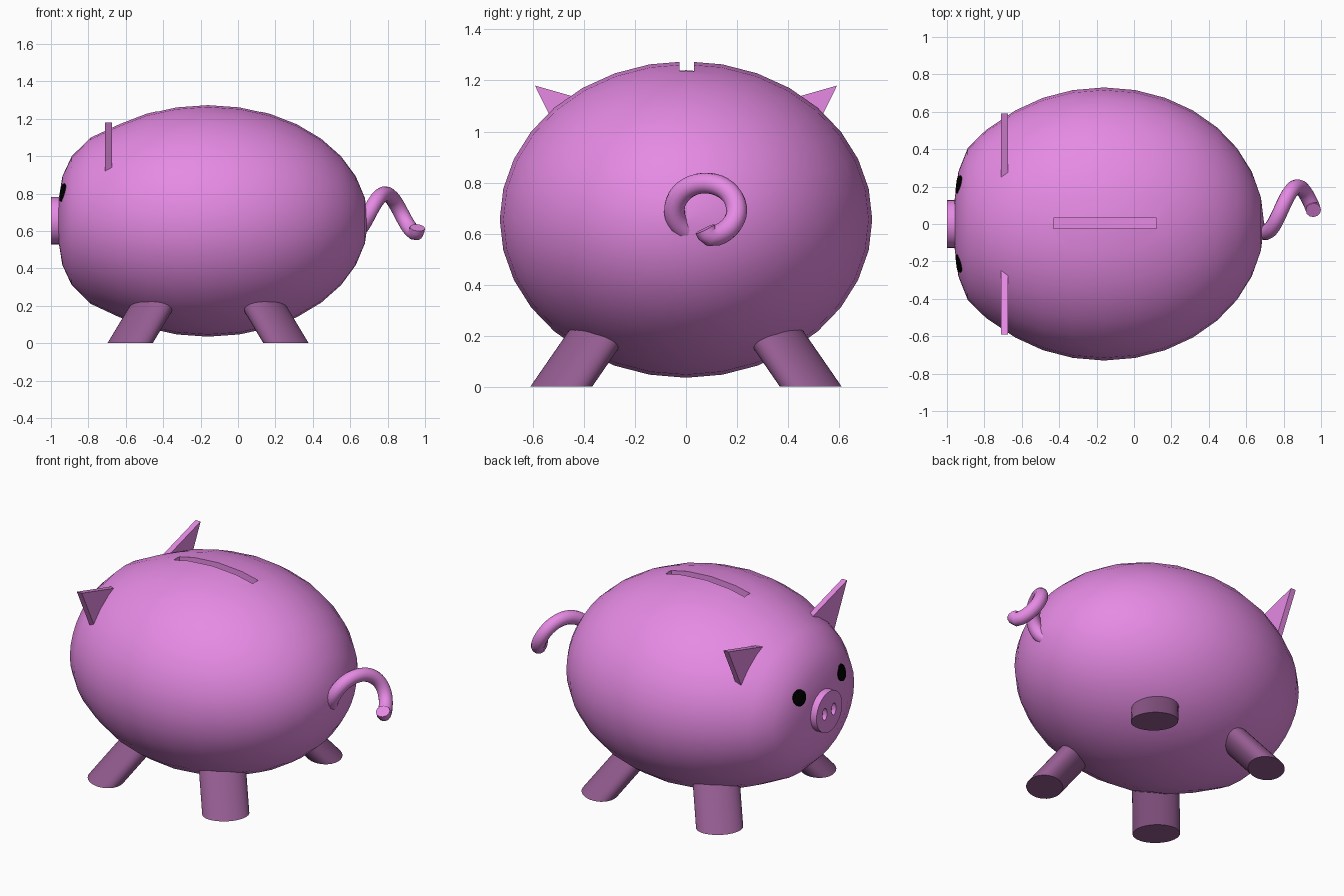
import bpy, bmesh, math
from mathutils import Vector

if "Cube" in bpy.data.objects:
    bpy.data.objects.remove(bpy.data.objects["Cube"])

CX, CZ, A, RY, RZ = -0.16, 0.655, 0.855, 0.73, 0.62


def material(name, rgb):
    m = bpy.data.materials.new(name)
    m.diffuse_color = (*rgb, 1)
    m.use_nodes = True
    m.node_tree.nodes["Principled BSDF"].inputs["Base Color"].default_value = m.diffuse_color
    return m


PINK = material("orchid pink", (0.79, 0.255, 0.775))
PURPLE = material("dull purple", (0.30, 0.108, 0.285))
BLACK = material("black", (0.0, 0.0, 0.0))


def finish(ob, mat):
    ob.data.materials.clear()
    ob.data.materials.append(mat)
    bpy.ops.object.select_all(action='DESELECT')
    ob.select_set(True)
    bpy.context.view_layer.objects.active = ob
    bpy.ops.object.shade_smooth_by_angle(angle=math.radians(40))


def loft(name, rings, mat):
    """Closed skin through loops of points with equal counts."""
    bm = bmesh.new()
    loops = [[bm.verts.new(p) for p in r] for r in rings]
    n = len(loops[0])
    for a, b in zip(loops, loops[1:]):
        for i in range(n):
            j = (i + 1) % n
            bm.faces.new((a[i], a[j], b[j], b[i]))
    bm.faces.new(loops[0])
    bm.faces.new(loops[-1])
    bmesh.ops.recalc_face_normals(bm, faces=bm.faces)
    me = bpy.data.meshes.new(name)
    bm.to_mesh(me)
    bm.free()
    ob = bpy.data.objects.new(name, me)
    bpy.context.collection.objects.link(ob)
    finish(ob, mat)
    return ob


def oval(x, y, z, ry, rz, n=32):
    """Loop of points around the x axis."""
    return [(x, y + ry * math.sin(t), z + rz * math.cos(t))
            for t in (2 * math.pi * i / n for i in range(n))]


def cut(ob, cutter):
    mod = ob.modifiers.new("cut", 'BOOLEAN')
    mod.operation, mod.solver, mod.object = 'DIFFERENCE', 'EXACT', cutter
    bpy.ops.object.select_all(action='DESELECT')
    ob.select_set(True)
    bpy.context.view_layer.objects.active = ob
    # the smoothing happens after the cut
    bpy.ops.object.modifier_apply(modifier=mod.name)
    bpy.data.objects.remove(cutter)
    finish(ob, ob.data.materials[0])


# body: egg with a blunt front; rings are (x, y factor, z factor)
front = [(-0.965, 0.01, 0.01), (-0.958, 0.195, 0.195), (-0.939, 0.383, 0.383),
         (-0.889, 0.556, 0.556), (-0.79, 0.69, 0.715)]
profile = list(front)
for k in range(-3, 8):
    t = k * math.pi / 16
    profile.append((CX + A * math.sin(t), math.cos(t), math.cos(t)))
profile.append((CX + A, 0.01, 0.01))
body = loft("body", [oval(x, 0, CZ, RY * fy, RZ * fz) for x, fy, fz in profile], PINK)

# coin slot
x0, x1 = -0.43, 0.12
slot = loft("slot_cutter", [[(x, y, z) for y, z in
            ((-0.025, 1.14), (0.031, 1.14), (0.031, 1.4), (-0.025, 1.4))]
            for x in (x0, x1)], PINK)
cut(body, slot)

# snout with two nostrils
snout = loft("snout", [oval(x, 0, CZ, 0.128, 0.127) for x in (-1.0, -0.93)], PINK)
for s in (-1, 1):
    cut(snout, loft("nostril_cutter", [oval(x, s * 0.045, CZ, 0.022, 0.037, 20)
                                       for x in (-1.05, -0.972)], PINK))


# eyes: thin plates that follow the face
def face_x(y, z):
    rho = math.hypot(y / RY, (z - CZ) / RZ)
    for (xa, ra, _), (xb, rb, _) in zip(front, front[1:]):
        if rho <= rb:
            return xa + (xb - xa) * (rho - ra) / (rb - ra)
    return front[-1][0]


for s, side in ((-1, "left"), (1, "right")):
    rings = []
    for f, lift in ((0.05, 0.007), (0.4, 0.007), (0.75, 0.007), (1, 0.007), (1, -0.002)):
        rings.append([(face_x(y, z) - lift, y, z) for _, y, z in
                      oval(0, s * 0.21, 0.805, 0.048 * f, 0.048 * f, 24)])
    loft(side + "_eye", rings, BLACK)

    # ears: flat triangles
    tri = ((0.592, 1.18), (0.2, 1.068), (0.43, 0.85))
    loft(side + "_ear", [[(x, s * y, z) for y, z in tri] for x in (-0.71, -0.675)], PINK)

    # legs: slanted towards the belly, cut flat at the ground
    for d, end in ((-1, "front"), (1, "back")):
        rings = []
        for z in (0, 0.38):
            c = Vector((CX + d * (0.417 - 0.6 * z), s * (0.489 - 0.69 * z), z))
            out = Vector((d, s, 0)).normalized()
            tan = Vector((-out.y, out.x, 0))
            rings.append([c + out * 0.105 * math.cos(t) + tan * 0.136 * math.sin(t)
                          for t in (2 * math.pi * i / 32 for i in range(32))])
        loft(f"{end}_{side}_leg", rings, PURPLE)

# tail: one turn of a corkscrew that ends curling inwards
path = []
for i in range(33):
    deg = 240 - 310 * i / 32
    t = math.radians(deg)
    path.append((0.70 + 0.087 * (180 - deg) / 90,
                 0.0765 + 0.122 * math.cos(t), 0.692 + 0.106 * math.sin(t)))
path += [(0.952, 0.095, 0.590), (0.957, 0.082, 0.602), (0.959, 0.074, 0.618)]
cu = bpy.data.curves.new("tail", 'CURVE')
cu.dimensions = '3D'
cu.bevel_depth = 0.041
cu.bevel_resolution = 4
cu.use_fill_caps = True
sp = cu.splines.new('POLY')
sp.points.add(len(path) - 1)
for p, co in zip(sp.points, path):
    p.co = (*co, 1)
tail = bpy.data.objects.new("tail", cu)
bpy.context.collection.objects.link(tail)
bpy.ops.object.select_all(action='DESELECT')
tail.select_set(True)
bpy.context.view_layer.objects.active = tail
bpy.ops.object.convert(target='MESH')
finish(bpy.context.view_layer.objects.active, PINK)
